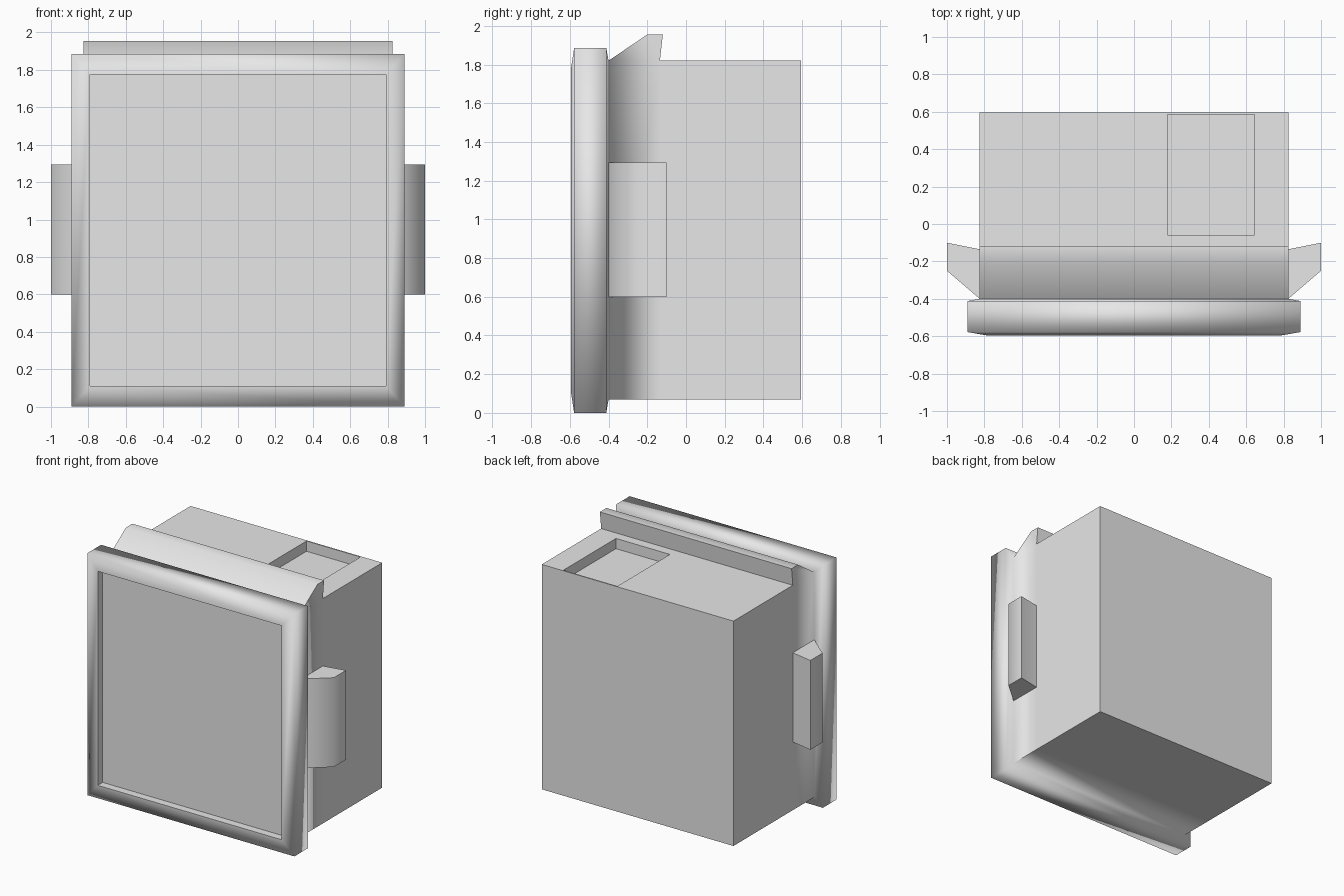
import bpy, bmesh, math

cube = bpy.data.objects.get("Cube")
if cube:
    bpy.data.objects.remove(cube, do_unlink=True)

grey = bpy.data.materials.new("plain grey")
grey.use_nodes = True
grey.diffuse_color = (0.8, 0.8, 0.8, 1)
grey.node_tree.nodes["Principled BSDF"].inputs["Base Color"].default_value = (0.8, 0.8, 0.8, 1)


def finish(bm, name):
    bmesh.ops.recalc_face_normals(bm, faces=bm.faces)
    mesh = bpy.data.meshes.new(name)
    bm.to_mesh(mesh)
    bm.free()
    mesh.materials.append(grey)
    obj = bpy.data.objects.new(name, mesh)
    bpy.context.collection.objects.link(obj)
    bpy.ops.object.select_all(action='DESELECT')
    obj.select_set(True)
    bpy.context.view_layer.objects.active = obj
    bpy.ops.object.shade_smooth_by_angle(angle=math.radians(85))
    return obj


# Housing: rectangular rings lofted from the sunken screen to the back
rings = [  # y, half width, bottom, top
    (-0.535, 0.79, 0.11, 1.775),   # screen
    (-0.595, 0.79, 0.11, 1.775),   # bezel rim
    (-0.578, 0.89, 0.0, 1.885),    # bezel front edge
    (-0.412, 0.89, 0.0, 1.885),    # bezel back edge
    (-0.40, 0.825, 0.07, 1.82),    # neck
    (-0.135, 0.825, 0.07, 1.82),   # behind the ridge
    (0.595, 0.825, 0.07, 1.82),    # back
]
bm = bmesh.new()
loops = [[bm.verts.new(p) for p in ((-w, y, lo), (w, y, lo), (w, y, hi), (-w, y, hi))]
         for y, w, lo, hi in rings]
bm.faces.new(loops[0])
bm.faces.new(loops[-1])
tops = []
for a, b in zip(loops, loops[1:]):
    for i in range(4):
        j = (i + 1) % 4
        face = bm.faces.new((a[i], a[j], b[j], b[i]))
        if i == 2:
            tops.append(face)
bmesh.ops.recalc_face_normals(bm, faces=bm.faces)


def extrude(face):
    new = bmesh.ops.extrude_discrete_faces(bm, faces=[face])["faces"][0]
    return new


# Top ridge: pull the strip behind the bezel up into a wedge
ridge = extrude(tops[4])
for v in ridge.verts:
    v.co.y = -0.20 if v.co.y < -0.3 else -0.12
    v.co.z = 1.955

# Top tray: inset the rear top face, then sink it
tray = tops[5]
bmesh.ops.inset_individual(bm, faces=[tray], thickness=0.1)
for v in tray.verts:
    v.co.x = 0.18 if v.co.x < 0 else 0.645
    v.co.y = -0.06 if v.co.y < 0.2 else 0.585
floor = extrude(tray)
for v in floor.verts:
    v.co.z -= 0.08
finish(bm, "housing")

# Side ears: wedge profile raised vertically, mirrored left and right
profile = [(0.81, -0.40), (0.825, -0.40), (1.0, -0.25), (1.0, -0.10), (0.825, -0.135), (0.81, -0.135)]
for side, name in ((1, "left_ear"), (-1, "right_ear")):
    bm = bmesh.new()
    base = bm.faces.new([bm.verts.new((side * x, y, 0.60)) for x, y in profile])
    raised = bmesh.ops.extrude_face_region(bm, geom=[base], use_keep_orig=True)
    for v in raised["geom"]:
        if isinstance(v, bmesh.types.BMVert):
            v.co.z = 1.295
    finish(bm, name)
